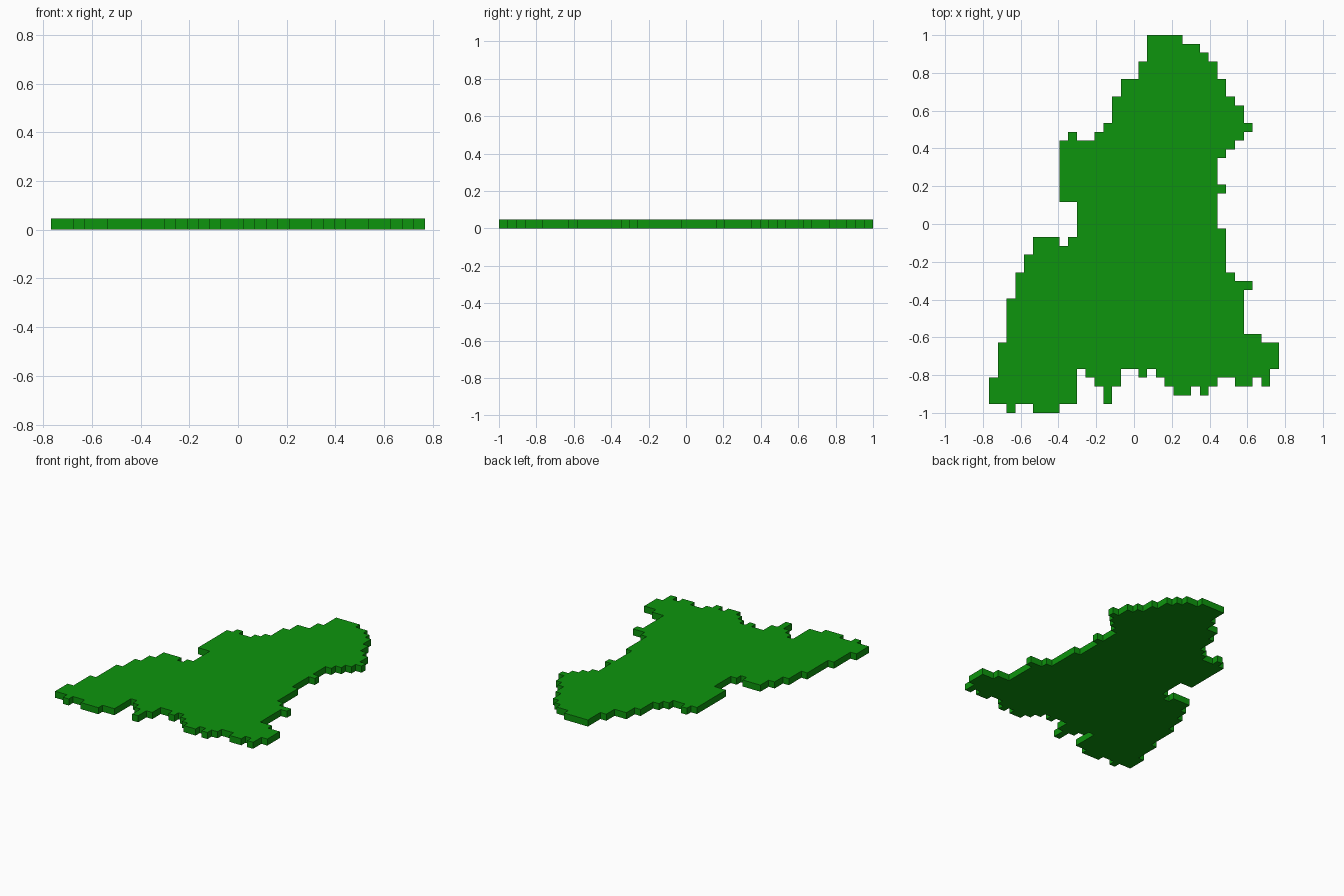
import bpy
import bmesh

if "Cube" in bpy.data.objects:
    bpy.data.objects.remove(bpy.data.objects["Cube"])

COLS, ROWS = 33, 43
CELL = 2.0 / ROWS          # one grid step; the slab is one step thick

# Stepped outline in grid steps, walked clockwise from the top left corner.
# Values alternate: move to column, then move to row (rows count downwards).
START = (18, 0)
RIGHT_EDGE = [22, 1, 24, 2, 25, 3, 26, 5, 27, 7, 28, 8, 29, 10, 30, 11, 29, 12,
              28, 13, 27, 14, 26, 17, 27, 18, 26, 22, 27, 27, 28, 28, 30, 29,
              29, 34, 31, 35, 33, 38]
BOTTOM_EDGE = [32, 40, 31, 39, 30, 40, 28, 39, 26, 40, 25, 41, 24, 40, 23, 41,
               21, 40, 20, 39, 19, 38, 18, 39, 17, 38, 15, 40, 14, 42, 13, 40,
               12, 39, 11, 38, 10, 42, 8, 43, 5, 42, 3, 43, 2, 42]
LEFT_EDGE = [0, 39, 1, 35, 2, 30, 3, 27, 4, 25, 5, 23, 8, 24, 9, 23, 10, 19,
             8, 12, 9, 11, 10, 12, 12, 11, 13, 10, 14, 7, 15, 5, 17, 3, 18, 0]


def walk(start, moves):
    """Turn alternating column/row moves into corner points."""
    pos, corners = list(start), []
    for i, value in enumerate(moves):
        pos[i % 2] = value
        corners.append(((pos[0] - COLS / 2) * CELL, (ROWS / 2 - pos[1]) * CELL))
    return corners


# Green material
green = bpy.data.materials.new("leaf_green")
green.diffuse_color = (0.004, 0.30, 0.004, 1.0)
green.use_nodes = True
green.node_tree.nodes["Principled BSDF"].inputs["Base Color"].default_value = green.diffuse_color

# Slab: outline face extruded upwards by one grid step
bm = bmesh.new()
outline = walk(START, RIGHT_EDGE + BOTTOM_EDGE + LEFT_EDGE)
base = bm.faces.new([bm.verts.new((x, y, 0.0)) for x, y in outline])
top = bmesh.ops.extrude_face_region(bm, geom=[base], use_keep_orig=True)["geom"]
bmesh.ops.translate(bm, vec=(0, 0, CELL),
                    verts=[g for g in top if isinstance(g, bmesh.types.BMVert)])
bmesh.ops.recalc_face_normals(bm, faces=bm.faces[:])

mesh = bpy.data.meshes.new("stepped_slab")
bm.to_mesh(mesh)
bm.free()
mesh.materials.append(green)
slab = bpy.data.objects.new("stepped_slab", mesh)
bpy.context.collection.objects.link(slab)
